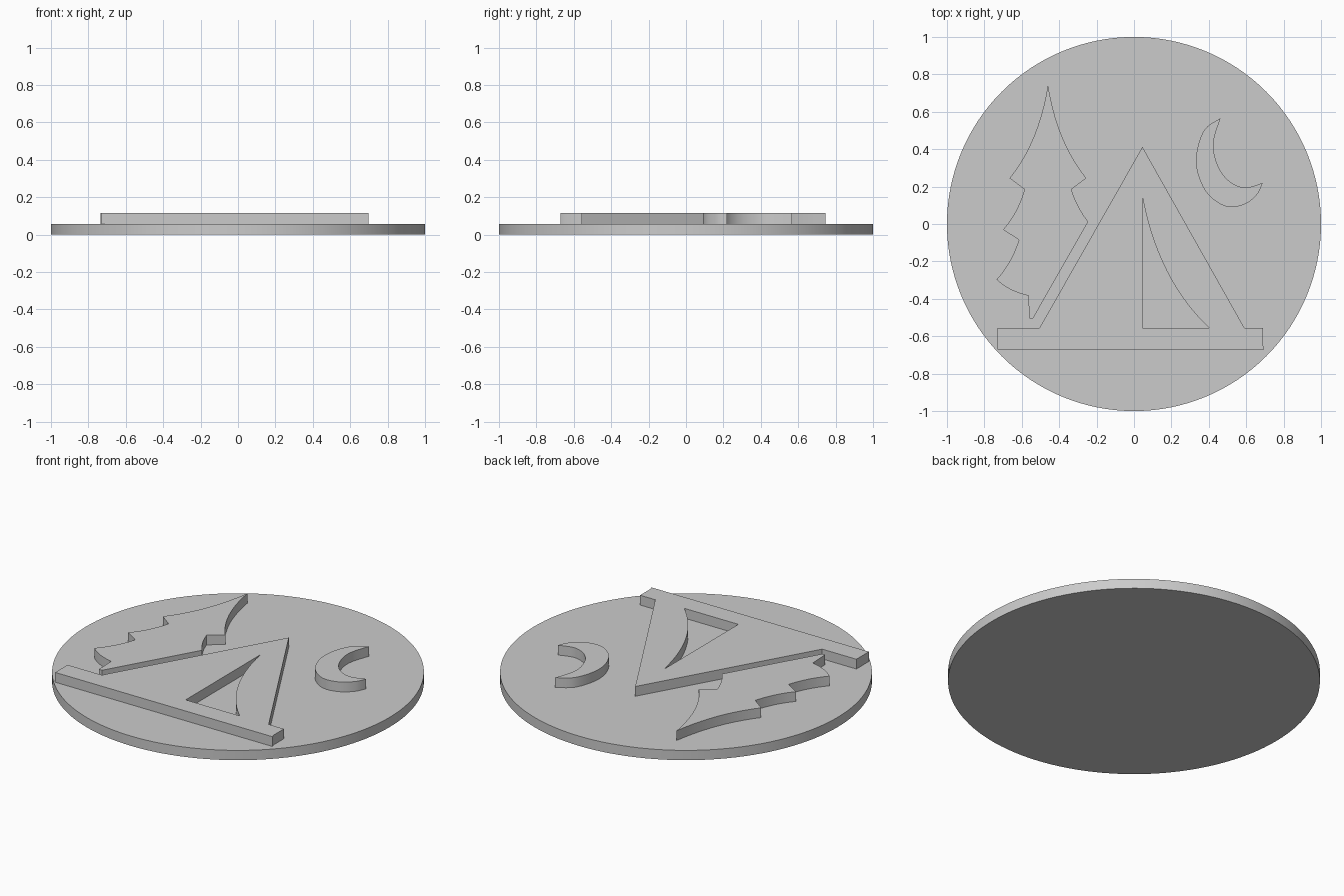
import bpy, bmesh, math

if "Cube" in bpy.data.objects:
    bpy.data.objects.remove(bpy.data.objects["Cube"])

DISC_TOP, RELIEF_TOP = 0.058, 0.116

grey = bpy.data.materials.new("plain grey")
grey.diffuse_color = (0.6, 0.6, 0.6, 1)
grey.use_nodes = True
grey.node_tree.nodes["Principled BSDF"].inputs["Base Color"].default_value = grey.diffuse_color


def bow(a, mid, b, n=10):
    """Curved edge from a to b passing through mid (end point left out)."""
    c = [2 * mid[i] - 0.5 * (a[i] + b[i]) for i in (0, 1)]
    return [tuple((1 - t) ** 2 * a[i] + 2 * t * (1 - t) * c[i] + t * t * b[i] for i in (0, 1))
            for t in (k / n for k in range(n))]


def smooth_path(pts, n=5):
    """Smooth path through all points (end point left out)."""
    p = [pts[0]] + pts + [pts[-1]]
    out = []
    for a, b, c, d in zip(p, p[1:], p[2:], p[3:]):
        for t in (k / n for k in range(n)):
            out.append(tuple(0.5 * (2 * b[i] + (c[i] - a[i]) * t
                                    + (2 * a[i] - 5 * b[i] + 4 * c[i] - d[i]) * t * t
                                    + (3 * b[i] - a[i] - 3 * c[i] + d[i]) * t ** 3)
                             for i in (0, 1)))
    return out


def slab(name, outlines, z0, z1):
    """Flat plate from an outline, further outlines become holes."""
    cu = bpy.data.curves.new(name, "CURVE")
    cu.dimensions, cu.fill_mode = "2D", "BOTH"
    cu.extrude = (z1 - z0) / 2
    for pts in outlines:
        sp = cu.splines.new("POLY")
        sp.points.add(len(pts) - 1)
        for q, (x, y) in zip(sp.points, pts):
            q.co = (x, y, 0, 1)
        sp.use_cyclic_u = True
    ob = bpy.data.objects.new(name, cu)
    bpy.context.collection.objects.link(ob)
    bpy.ops.object.select_all(action="DESELECT")
    ob.select_set(True)
    bpy.context.view_layer.objects.active = ob
    bpy.ops.object.convert(target="MESH")
    ob = bpy.context.object
    ob.name = name
    bm = bmesh.new()
    bm.from_mesh(ob.data)
    bmesh.ops.remove_doubles(bm, verts=bm.verts, dist=1e-5)
    bmesh.ops.recalc_face_normals(bm, faces=bm.faces)
    bmesh.ops.translate(bm, verts=bm.verts, vec=(0, 0, (z0 + z1) / 2))
    bm.to_mesh(ob.data)
    bm.free()
    ob.data.materials.clear()
    ob.data.materials.append(grey)
    bpy.ops.object.shade_smooth_by_angle(angle=math.radians(30))
    return ob


# Round base
N = 128
slab("base_disc", [[(math.cos(2 * math.pi * k / N), math.sin(2 * math.pi * k / N))
                    for k in range(N)]], 0, DISC_TOP)

# Tent on its ground strip, with a curved door opening
tent = [(0.045, 0.412), (-0.505, -0.555), (-0.73, -0.555), (-0.73, -0.672),
        (0.697, -0.672), (0.69, -0.65), (0.69, -0.555), (0.59, -0.555)]
door = bow((0.045, 0.145), (0.175, -0.25), (0.40, -0.555), 14) + [(0.40, -0.555), (0.045, -0.555)]
slab("tent", [tent, door], DISC_TOP, RELIEF_TOP)

# Pine tree, cut off along the tent side
tree = (bow((-0.46, 0.745), (-0.385, 0.468), (-0.255, 0.245))
        + [(-0.255, 0.245)]
        + bow((-0.335, 0.185), (-0.298, 0.095), (-0.245, 0.012))
        + [(-0.245, 0.012), (-0.54, -0.505), (-0.56, -0.505)]
        + bow((-0.565, -0.383), (-0.66, -0.35), (-0.735, -0.297))
        + bow((-0.735, -0.297), (-0.665, -0.2), (-0.615, -0.085))
        + [(-0.615, -0.085)]
        + bow((-0.70, -0.03), (-0.632, 0.068), (-0.585, 0.185))
        + [(-0.585, 0.185)]
        + bow((-0.665, 0.245), (-0.535, 0.468), (-0.46, 0.745)))
slab("pine_tree", [tree], DISC_TOP, RELIEF_TOP)

# Crescent moon
outer = [(0.463, 0.566), (0.38, 0.508), (0.338, 0.40), (0.336, 0.29), (0.38, 0.18),
         (0.45, 0.113), (0.523, 0.09), (0.605, 0.112), (0.663, 0.165), (0.688, 0.22)]
inner = [(0.688, 0.22), (0.60, 0.195), (0.525, 0.218), (0.465, 0.28), (0.43, 0.37),
         (0.428, 0.455), (0.463, 0.566)]
slab("crescent_moon", [smooth_path(outer) + smooth_path(inner)], DISC_TOP, RELIEF_TOP)
